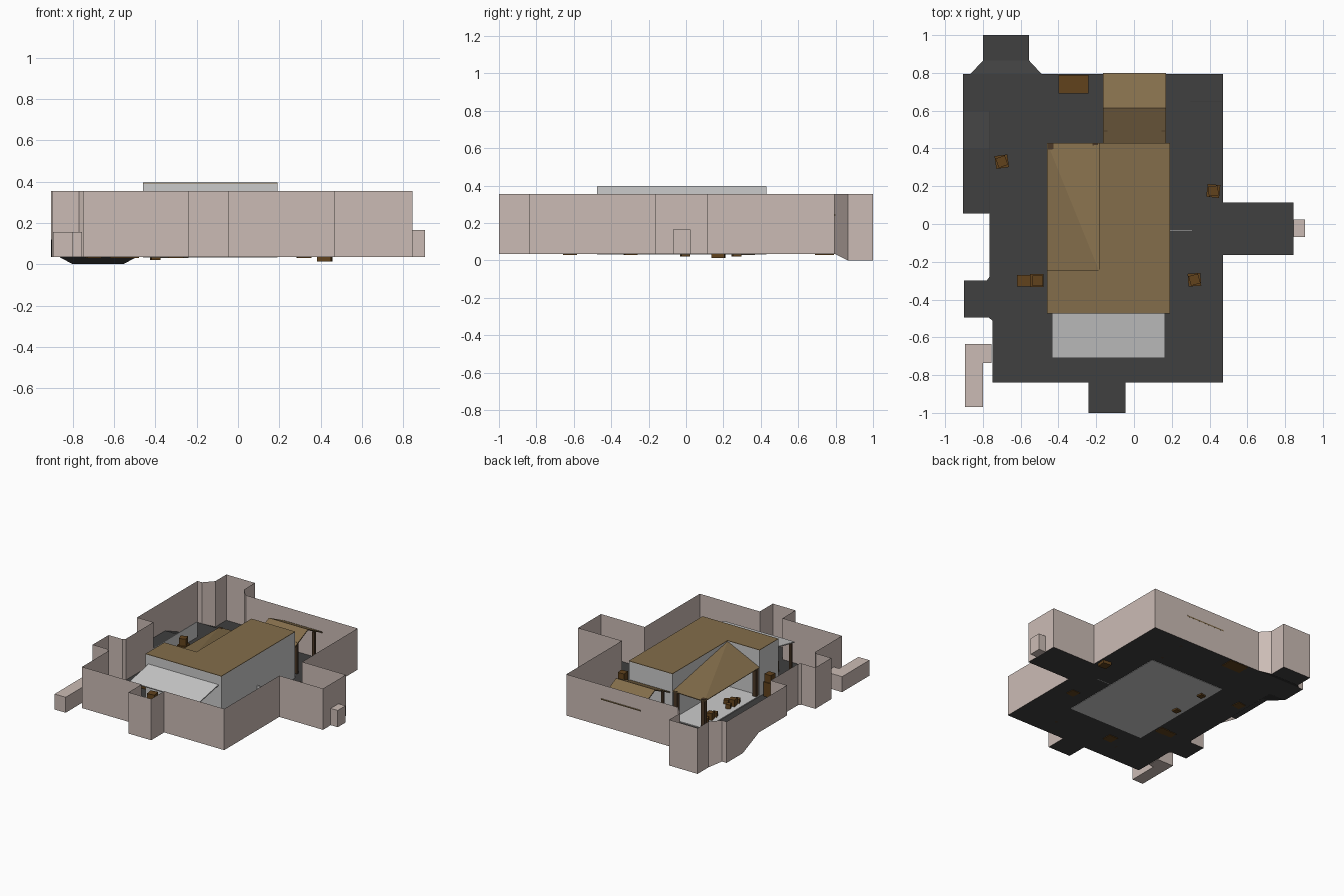
import bpy, math
from mathutils import Matrix, Vector

if "Cube" in bpy.data.objects:
    bpy.data.objects.remove(bpy.data.objects["Cube"])

G, TOP = 0.035, 0.355   # ground level and perimeter wall top


def mat(name, c):
    m = bpy.data.materials.new(name)
    m.diffuse_color = (*c, 1)
    m.use_nodes = True
    m.node_tree.nodes["Principled BSDF"].inputs["Base Color"].default_value = m.diffuse_color
    return m


PINK = mat("plaster", (0.60, 0.50, 0.46))
DARK = mat("asphalt", (0.05, 0.05, 0.05))
TAN = mat("roof_tan", (0.23, 0.155, 0.07))
WOOD = mat("wood", (0.12, 0.055, 0.012))
POST = mat("post_wood", (0.07, 0.04, 0.02))


def mesh(name, verts, faces, m=None, thick=0):
    me = bpy.data.meshes.new(name)
    me.from_pydata(verts, [], faces)
    ob = bpy.data.objects.new(name, me)
    bpy.context.collection.objects.link(ob)
    if m:
        me.materials.append(m)
    if thick:
        s = ob.modifiers.new("thickness", 'SOLIDIFY')
        s.thickness = thick
    return ob


def prism(name, pts, z0, z1, m=None):
    n = len(pts)
    v = [(x, y, z0) for x, y in pts] + [(x, y, z1) for x, y in pts]
    f = [(i, (i + 1) % n, n + (i + 1) % n, n + i) for i in range(n)]
    return mesh(name, v, f + [tuple(range(n))[::-1], tuple(range(n, 2 * n))], m)


def box(name, x0, x1, y0, y1, z0, z1, m=None):
    return prism(name, [(x0, y0), (x1, y0), (x1, y1), (x0, y1)], z0, z1, m)


def crate(name, x, y, z0, z1, s, ang=0, m=WOOD):
    h = s / 2
    r = Matrix.Rotation(math.radians(ang), 2)
    c = [r @ Vector(p) for p in ((-h, -h), (h, -h), (h, h), (-h, h))]
    return prism(name, [(x + p.x, y + p.y) for p in c], z0, z1, m)


# outline shared by the floor and the perimeter walls
front = [(-.75, -.84), (-.24, -.84), (-.24, -1), (-.045, -1), (-.045, -.84), (.47, -.84),
         (.47, -.165), (.845, -.165), (.845, .115), (.47, .115), (.47, .795), (-.49, .795)]
alcove = [(-.555, .865), (-.555, 1), (-.80, 1), (-.80, .865)]
left_top = [(-.865, .795), (-.905, .795), (-.905, .595)]
left_low = [(-.765, .055), (-.765, -.28), (-.78, -.30), (-.90, -.30), (-.90, -.495),
            (-.77, -.495), (-.75, -.51)]

# floor: yard, ramp down to back alcove, side ramp and raised side platform
yard = front + left_top + [(-.765, .595)] + left_low
mesh("yard_floor", [(x, y, G) for x, y in yard], [tuple(range(len(yard)))], DARK)
mesh("alcove_floor", [(-.865, .795, G), (-.49, .795, G), (-.555, .865, 0), (-.80, .865, 0),
                      (-.555, 1, 0), (-.80, 1, 0)], [(0, 1, 2, 3), (3, 2, 4, 5)], DARK)
mesh("side_platform", [(-.905, .595, G), (-.765, .595, G), (-.905, .4, .12), (-.765, .4, .12),
                       (-.905, .055, .12), (-.765, .055, .12)],
     [(0, 2, 3, 1), (2, 4, 5, 3)], DARK)

# perimeter walls: single sheets following the floor edge
path = ([(x, y, G) for x, y in front] + [(x, y, 0) for x, y in alcove] +
        [(x, y, G) for x, y in left_top] +
        [(-.905, .4, .12), (-.905, .055, .12)] + [(x, y, G) for x, y in left_low])
n = len(path)
mesh("perimeter_wall", path + [(p[0], p[1], TOP) for p in path],
     [(i, (i + 1) % n, n + (i + 1) % n, n + i) for i in range(n)], PINK)

# passages outside the walls
prism("left_passage", [(-.895, -.97), (-.80, -.97), (-.80, -.735), (-.755, -.735),
                       (-.755, -.635), (-.895, -.635)], G, .155, PINK)
box("right_passage", .845, .905, -.07, .025, G, .165, PINK)

# L-shaped house with flat roof and porch floor in the missing corner
ell = [(-.46, -.475), (.19, -.475), (.19, .43), (-.185, .43), (-.185, -.245), (-.46, -.245)]
prism("house_walls", ell, .032, .391)
prism("house_roof", ell, .391, .395, TAN)
box("porch_floor", -.46, -.185, -.245, .43, .032, .042)

# sloped corner roof over the porch
mesh("porch_roof", [(-.186, -.245, .388), (-.186, .43, .26), (-.46, .43, .255),
                    (-.46, -.245, .26)], [(0, 1, 2), (0, 2, 3)], TAN, .006)
for i, (x, y) in enumerate([(-.44, .41), (-.44, -.225), (-.205, .41)]):
    crate(f"porch_post_{i}", x, y, G, .262, .03, 0, POST)

# gabled shelter behind the house
mesh("shelter_roof", [(-.165, .43, .25), (.17, .43, .25), (.17, .615, .336),
                      (-.165, .615, .336), (.17, .80, .245), (-.165, .80, .245)],
     [(0, 1, 2, 3), (3, 2, 4, 5)], TAN, .008)
for sx in (-.15, .155):
    for sy in (.5, .71):
        crate(f"shelter_post", sx, sy, G, .28, .018, 0, POST)

# front canopy with posts
mesh("front_canopy", [(-.435, -.71, .275), (.165, -.71, .275), (.165, -.475, .322),
                      (-.435, -.475, .322)], [(0, 1, 2, 3)], None, .008)
for sx in (-.415, .145):
    crate("canopy_post", sx, -.69, G, .275, .018, 0, POST)

# low divider walls
box("side_rail", -.768, -.763, .055, .595, G, .155)
box("house_divider", .19, .31, -.039, -.031, G, .155)
box("back_divider", .30, .465, .646, .652, G, .155)

# stacked crates: lower crate plus a smaller turned one
stacks = [(-.70, .33, .03, 8), (.42, .175, .012, -6), (.32, -.295, .03, 4)]
for x, y, z, a in stacks:
    crate("crate_lower", x, y, z, z + .065, .068, a)
    crate("crate_upper", x, y, z + .065, .15, .052, a + 12)
box("large_crate", -.40, -.24, .69, .79, .03, .12, WOOD)
box("wall_crate", -.62, -.55, -.33, -.27, .03, .10, WOOD)
box("wall_crate_tall", -.55, -.478, -.333, -.265, .03, .145, WOOD)
crate("wall_crate_top", -.51, -.30, .145, .205, .055)
crate("canopy_crate", -.30, -.62, .03, .12, .075)
crate("canopy_crate_top", -.30, -.62, .12, .19, .06, 10)

# porch furniture: table with seats around it
for y in (-.005, .27):
    crate("porch_table", -.40, y, .02, .095, .045, 10)
    for dx, dy in ((.055, 0), (0, .055), (0, -.055)):
        crate("porch_seat", -.40 + dx, y + dy, .035, .075, .035, 20)
